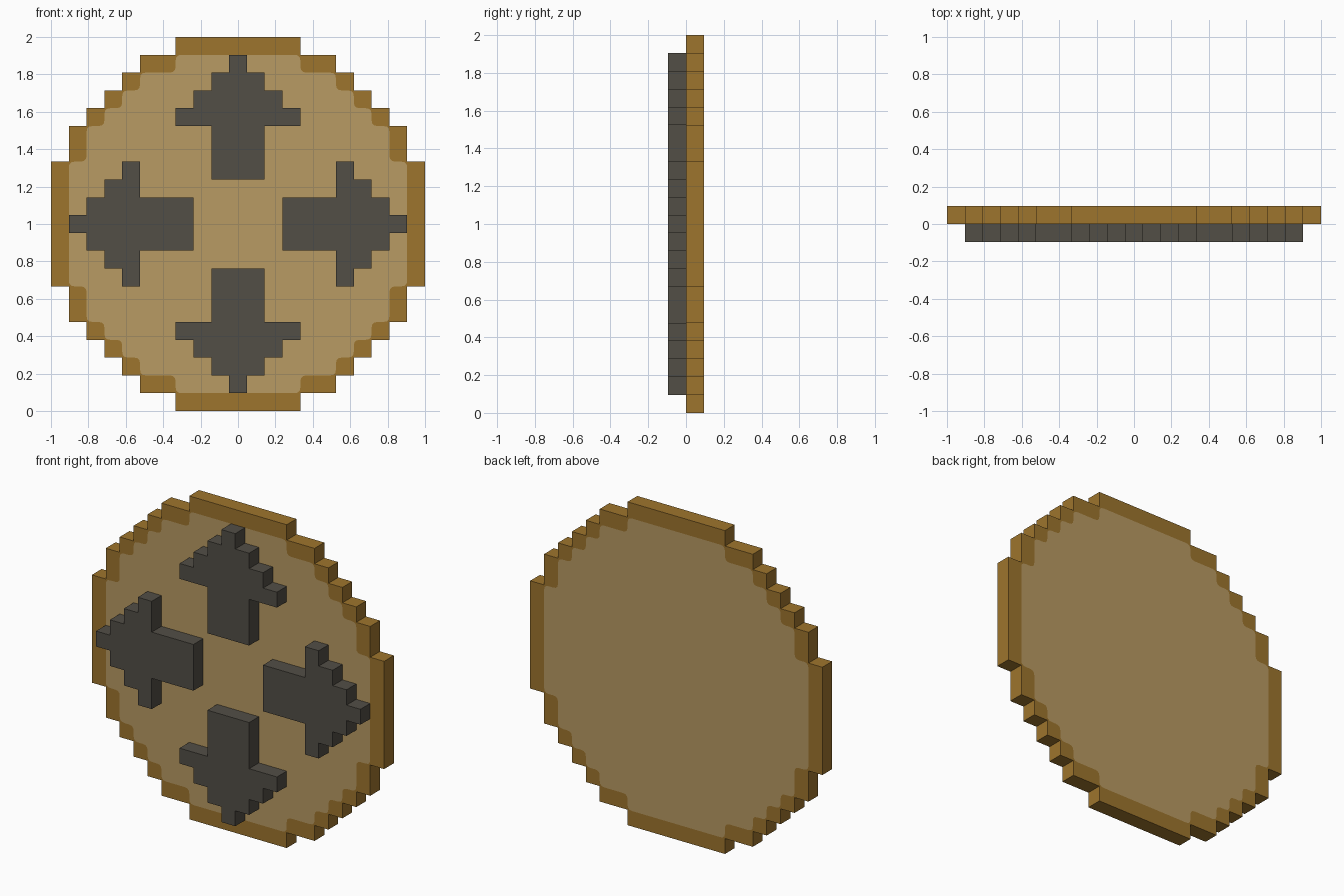
import bpy, bmesh, math
from mathutils import Vector

cube = bpy.data.objects.get("Cube")
if cube:
    bpy.data.objects.remove(cube, do_unlink=True)

PX = 2 / 21          # size of one pixel step


def srgb(h):
    vals = [int(h[i:i + 2], 16) / 255 for i in (0, 2, 4)]
    return [c / 12.92 if c <= 0.04045 else ((c + 0.055) / 1.055) ** 2.4 for c in vals] + [1]


def material(name, h):
    m = bpy.data.materials.new(name)
    m.use_nodes = True
    m.diffuse_color = srgb(h)
    m.node_tree.nodes["Principled BSDF"].inputs["Base Color"].default_value = srgb(h)
    return m


rim_brown = material("rim brown", "9E752D")
tan = material("tan", "B99B63")
charcoal = material("charcoal", "524E46")


def stairs(rows):
    """Corner points, top to bottom, for (half width, top, bottom) rows."""
    return [(w, z) for w, top, bottom in rows for z in (top, bottom)]


def four_way(q):
    """Mirror a top-to-right quarter outline into a closed loop."""
    return (q + [(x, -z) for x, z in reversed(q)]
            + [(-x, -z) for x, z in q] + [(-x, z) for x, z in reversed(q)])


def rounded(pts, r, steps=3):
    """Round every corner of a closed loop with a small curve."""
    out = []
    for i, p in enumerate(pts):
        p = Vector(p)
        a = p + (Vector(pts[i - 1]) - p).normalized() * r
        b = p + (Vector(pts[(i + 1) % len(pts)]) - p).normalized() * r
        for k in range(steps + 1):
            t = k / steps
            out.append(tuple(a * (1 - t) ** 2 + p * 2 * t * (1 - t) + b * t * t))
    return out


def add_loop(bm, pts, y):
    return [bm.verts.new((x * PX, y, 1 + z * PX)) for x, z in pts]


def finish(bm, name, mats):
    """Turn the flat front outline into a slab one pixel thick."""
    bm.normal_update()
    for f in bm.faces:
        if f.normal.y > 0:
            f.normal_flip()
    me = bpy.data.meshes.new(name)
    bm.to_mesh(me)
    bm.free()
    for m in mats:
        me.materials.append(m)
    ob = bpy.data.objects.new(name, me)
    bpy.context.collection.objects.link(ob)
    mod = ob.modifiers.new("thickness", 'SOLIDIFY')
    mod.thickness = PX
    mod.offset = -1
    return ob


# Disc: stepped outer rim around a lighter field with softened steps
outer = four_way(stairs([(3.5, 10.5, 9.5), (5.5, 9.5, 8.5), (6.5, 8.5, 7.5), (7.5, 7.5, 6.5),
                         (8.5, 6.5, 5.5), (9.5, 5.5, 3.5)]) + [(10.5, 3.5)])
inner = rounded(four_way(stairs([(3.5, 9.5, 8.5), (5.5, 8.5, 7.5), (6.5, 7.5, 6.5),
                                 (7.5, 6.5, 5.5), (8.5, 5.5, 3.5)]) + [(9.5, 3.5)]), 0.33)
bm = bmesh.new()
edges = []
for pts in (outer, inner):
    vs = add_loop(bm, pts, 0)
    edges += [bm.edges.new((vs[i - 1], vs[i])) for i in range(len(vs))]
bmesh.ops.triangle_fill(bm, use_beauty=True, use_dissolve=False, edges=edges, normal=(0, -1, 0))
field = bm.faces.new(vs)
field.material_index = 1
finish(bm, "disc", [rim_brown, tan])

# Four raised arrows pointing outward
half = stairs([(0.5, 9.5, 8.5), (1.5, 8.5, 7.5), (2.5, 7.5, 6.5), (3.5, 6.5, 5.5), (1.5, 5.5, 2.5)])
arrow = half + [(-x, z) for x, z in reversed(half)]
for k, side in enumerate(("top", "left", "bottom", "right")):
    c, s = round(math.cos(k * math.pi / 2)), round(math.sin(k * math.pi / 2))
    bm = bmesh.new()
    bm.faces.new(add_loop(bm, [(x * c + z * s, z * c - x * s) for x, z in arrow], -PX))
    finish(bm, side + "_arrow", [charcoal])
